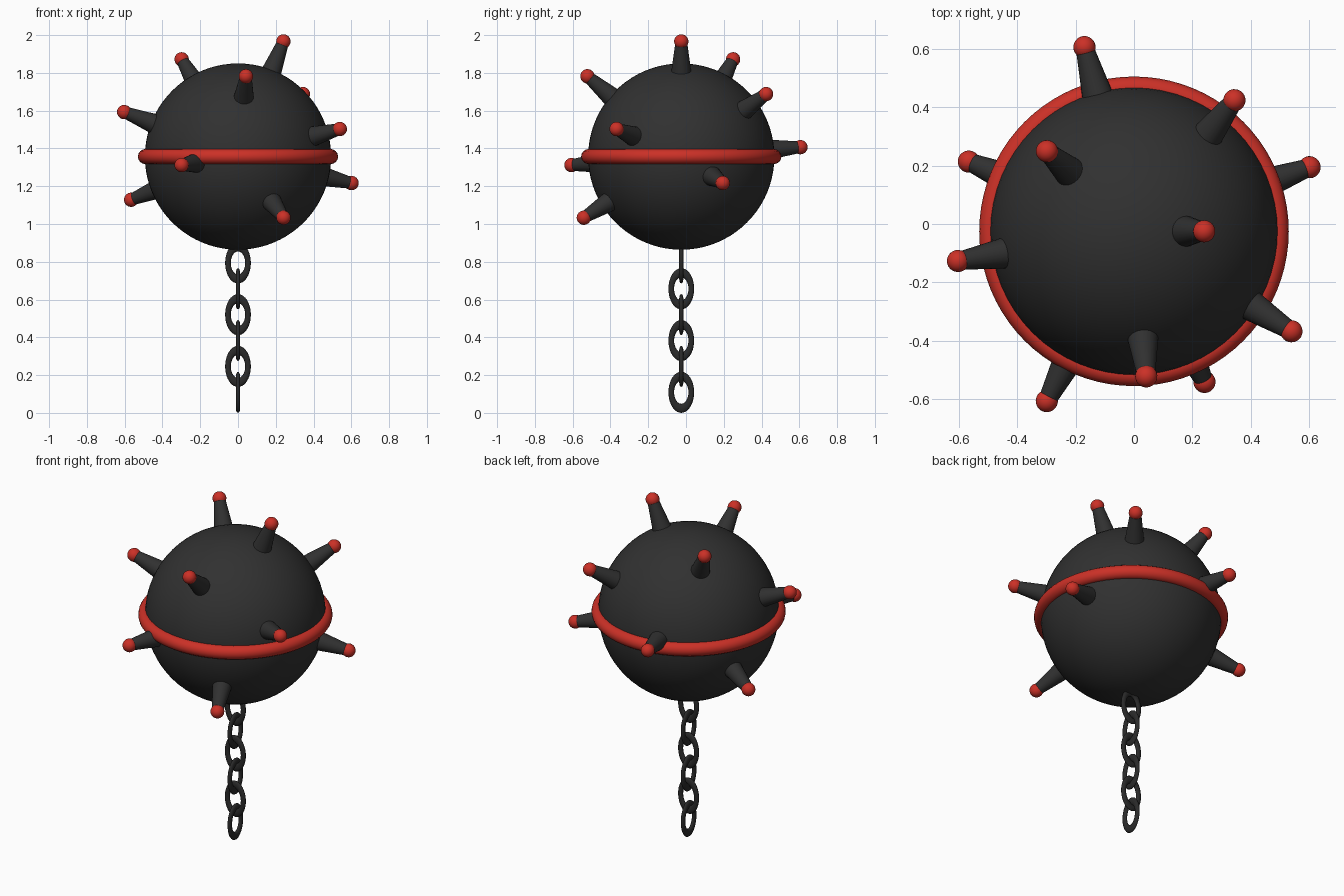
import bpy, math
from mathutils import Vector, Matrix

if "Cube" in bpy.data.objects:
    bpy.data.objects.remove(bpy.data.objects["Cube"])

C = Vector((0, -0.025, 1.357))   # ball centre
R = 0.493                        # ball radius


def material(name, rgb):
    m = bpy.data.materials.new(name)
    m.diffuse_color = (*rgb, 1)
    m.use_nodes = True
    m.node_tree.nodes["Principled BSDF"].inputs["Base Color"].default_value = m.diffuse_color
    return m


iron = material("dark iron", (0.03, 0.03, 0.03))
chain_iron = material("chain iron", (0.023, 0.023, 0.023))
red = material("red", (0.6, 0.03, 0.02))


def finish(name, mat, angle=50):
    ob = bpy.context.object
    ob.name = name
    ob.data.materials.append(mat)
    bpy.ops.object.shade_smooth_by_angle(angle=math.radians(angle))
    return ob


# Round body
bpy.ops.mesh.primitive_uv_sphere_add(segments=64, ring_count=40, radius=R, location=C)
finish("ball_body", iron)

# Red band around the middle
bpy.ops.mesh.primitive_torus_add(major_segments=80, minor_segments=16,
                                 major_radius=0.49, minor_radius=0.04, location=C)
finish("middle_band", red)

# Tapered spikes with red tips, given by tip positions relative to the centre
tips = [(-0.17, 0.632, 0.05), (-0.299, 0.275, 0.516), (0.344, 0.449, 0.331),
        (0.60, 0.219, -0.14), (-0.569, 0.24, -0.23), (-0.604, -0.102, 0.236),
        (0.241, 0.0, 0.611), (0.54, -0.343, 0.146), (0.042, -0.498, 0.426),
        (0.24, -0.513, -0.322), (-0.299, -0.582, -0.045)]
for i, t in enumerate(tips, 1):
    d = Vector(t).normalized()
    rot = d.to_track_quat('Z', 'Y').to_euler()
    bpy.ops.mesh.primitive_cone_add(vertices=24, radius1=0.058, radius2=0.031, depth=0.205,
                                    location=C + d * 0.5475, rotation=rot)
    finish(f"spike_{i}", iron)
    bpy.ops.mesh.primitive_uv_sphere_add(segments=24, ring_count=14, radius=0.038,
                                         location=C + d * 0.655, rotation=rot)
    finish(f"spike_tip_{i}", red)

# Hanging chain of oval links, alternately turned a quarter
for i in range(6):
    bpy.ops.mesh.primitive_torus_add(major_segments=40, minor_segments=12,
                                     major_radius=0.053, minor_radius=0.015)
    link = finish(f"chain_link_{i + 1}", chain_iron)
    # stand the ring up, stretch it tall, slim its depth, then turn it
    link.data.transform(Matrix.Diagonal((1, 1.6, 0.75, 1)))
    link.data.transform(Matrix.Rotation(math.pi / 2, 4, 'X'))
    if i % 2 == 0:
        link.data.transform(Matrix.Rotation(math.pi / 2, 4, 'Z'))
    link.location = (0, C.y, 0.109 + 0.137 * i)
